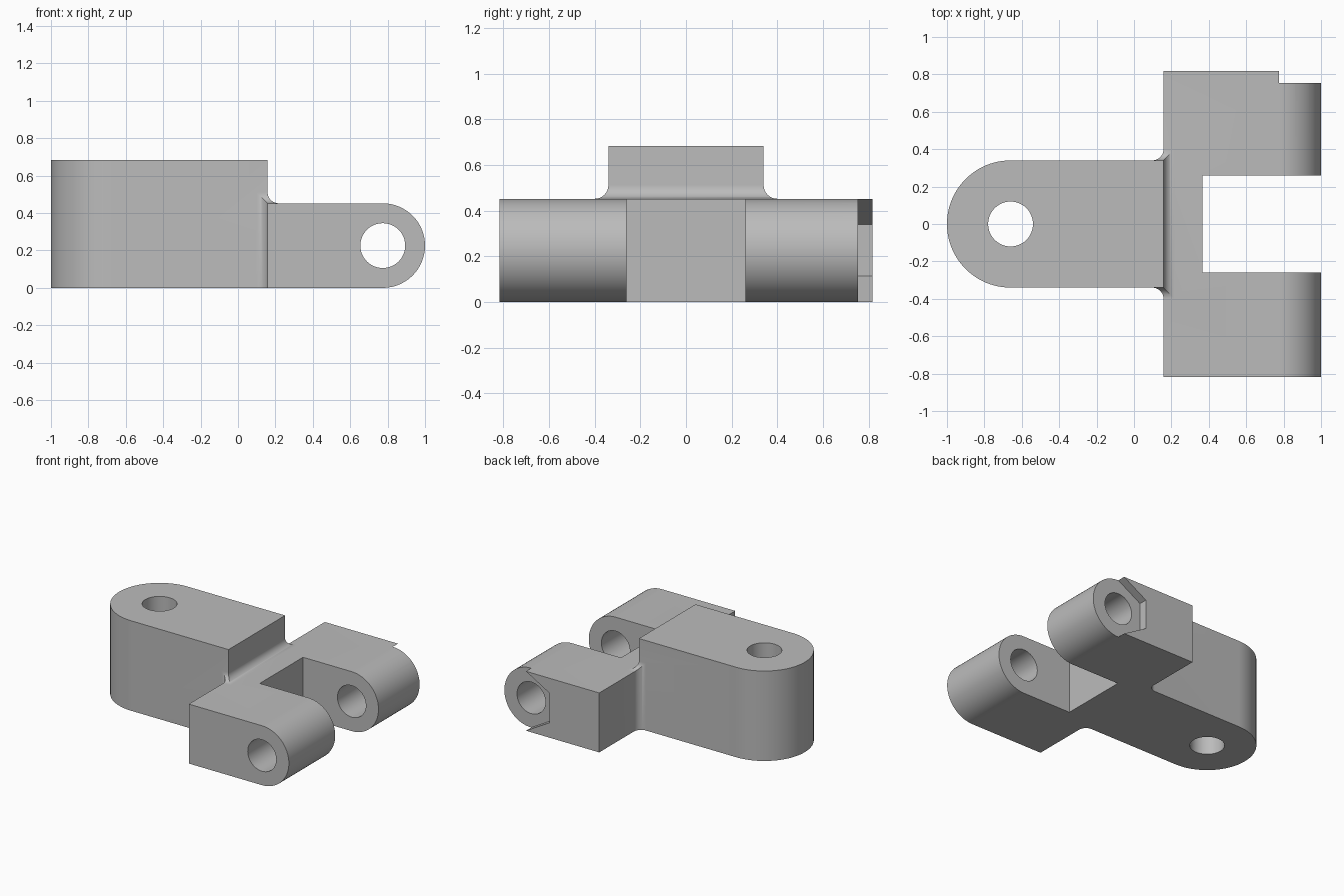
import bpy, bmesh
from math import pi, sin, cos, radians

if "Cube" in bpy.data.objects:
    bpy.data.objects.remove(bpy.data.objects["Cube"], do_unlink=True)

# Main dimensions
STEP_X = 0.158        # plane where tongue meets fork
TONGUE_H, TONGUE_R = 0.684, 0.34
FORK_H, FORK_Y = 0.452, 0.817
FORK_R = FORK_H / 2
PIN_X = 1 - FORK_R    # cross pin centre
HOLE_R = 0.12
FILLET = 0.06

metal = bpy.data.materials.new("plain_grey")
metal.use_nodes = True
GREY = (0.5, 0.5, 0.5, 1)
metal.diffuse_color = GREY
metal.node_tree.nodes["Principled BSDF"].inputs["Base Color"].default_value = GREY


def arc(cx, cy, r, start, end, n=32):
    steps = [start + (end - start) * i / n for i in range(n + 1)]
    return [(cx + r * cos(a), cy + r * sin(a)) for a in steps]


def cove(cx, cy, sx, sy, n=12):
    """Concave fillet section filling an inside corner."""
    quarter = [pi / 2 * i / n for i in range(n + 1)]
    return [(cx, cy)] + [(cx + sx * FILLET * (1 - sin(a)),
                          cy + sy * FILLET * (1 - cos(a))) for a in quarter]


def prism(name, outline, axis, low, high):
    """Extrude a 2D outline along one axis."""
    place = {"X": lambda u, v, d: (d, u, v),
             "Y": lambda u, v, d: (u, d, v),
             "Z": lambda u, v, d: (u, v, d)}[axis]
    bm = bmesh.new()
    ends = [[bm.verts.new(place(u, v, d)) for u, v in outline] for d in (low, high)]
    bm.faces.new(ends[0])
    bm.faces.new(ends[1])
    for i in range(len(outline)):
        j = (i + 1) % len(outline)
        bm.faces.new((ends[0][i], ends[0][j], ends[1][j], ends[1][i]))
    bmesh.ops.recalc_face_normals(bm, faces=bm.faces)
    mesh = bpy.data.meshes.new(name)
    bm.to_mesh(mesh)
    bm.free()
    mesh.materials.append(metal)
    obj = bpy.data.objects.new(name, mesh)
    bpy.context.collection.objects.link(obj)
    return obj


def combine(target, tool, operation):
    mod = target.modifiers.new(operation.lower(), "BOOLEAN")
    mod.operation, mod.solver, mod.object = operation, "EXACT", tool
    bpy.context.view_layer.objects.active = target
    bpy.ops.object.modifier_apply(modifier=mod.name)
    bpy.data.objects.remove(tool, do_unlink=True)


def rect(u0, v0, u1, v1):
    return [(u0, v0), (u1, v0), (u1, v1), (u0, v1)]


# Fork block with rounded ends, then the slot between its arms
body = prism("hinge_bracket", [(STEP_X, 0)] + arc(PIN_X, FORK_R, FORK_R, -pi / 2, pi / 2)
             + [(STEP_X, FORK_H)], "Y", -FORK_Y, FORK_Y)
combine(body, prism("slot_cutter", rect(0.365, -0.26, 1.2, 0.26), "Z", -0.1, 0.6), "DIFFERENCE")

# Taller tongue with a round end
tongue_x = -1 + TONGUE_R
tongue = prism("tongue", [(STEP_X, TONGUE_R)] + arc(tongue_x, 0, TONGUE_R, pi / 2, 3 * pi / 2, 48)
               + [(STEP_X, -TONGUE_R)], "Z", 0, TONGUE_H)
combine(body, tongue, "UNION")

# Fillets along the step and both sides, rounded off at the corners
reach = TONGUE_R + FILLET
fillets = [prism("step_fillet", cove(STEP_X, FORK_H, 1, 1), "Y", -reach, reach)]
for side in (-1, 1):
    fillets.append(prism("side_fillet", cove(STEP_X, side * TONGUE_R, -1, side),
                         "Z", 0, FORK_H + FILLET))
for fillet in fillets:
    for side in (-1, 1):
        curve = cove(side * TONGUE_R, FORK_H, side, 1)[1:]
        outer, top = side * (reach + 0.02), FORK_H + FILLET + 0.02
        section = curve + [(side * TONGUE_R, top), (outer, top), (outer, FORK_H)]
        combine(fillet, prism("corner_cutter", section, "X", 0, 0.3), "DIFFERENCE")
    combine(body, fillet, "UNION")

# Bores through the tongue and both arms
full = 2 * pi
for axis, cx, cy in (("Z", tongue_x, 0), ("Y", PIN_X, FORK_R)):
    circle = arc(cx, cy, HOLE_R, 0, full, 48)[:-1]
    combine(body, prism("bore_cutter", circle, axis, -1, 1), "DIFFERENCE")

# Half-hexagon nut recess, open toward the rounded end
flat = FORK_R * cos(radians(30))
recess = [(PIN_X, FORK_H), (PIN_X - flat, FORK_R * 1.5), (PIN_X - flat, FORK_R / 2),
          (PIN_X, 0), (PIN_X, -0.1), (1.1, -0.1), (1.1, 0.6), (PIN_X, 0.6)]
combine(body, prism("recess_cutter", recess, "Y", 0.754, 0.9), "DIFFERENCE")

# Smooth the curved walls, keep machined edges sharp
bpy.ops.object.select_all(action="DESELECT")
body.select_set(True)
bpy.context.view_layer.objects.active = body
bpy.ops.object.shade_smooth_by_angle(angle=radians(30))
